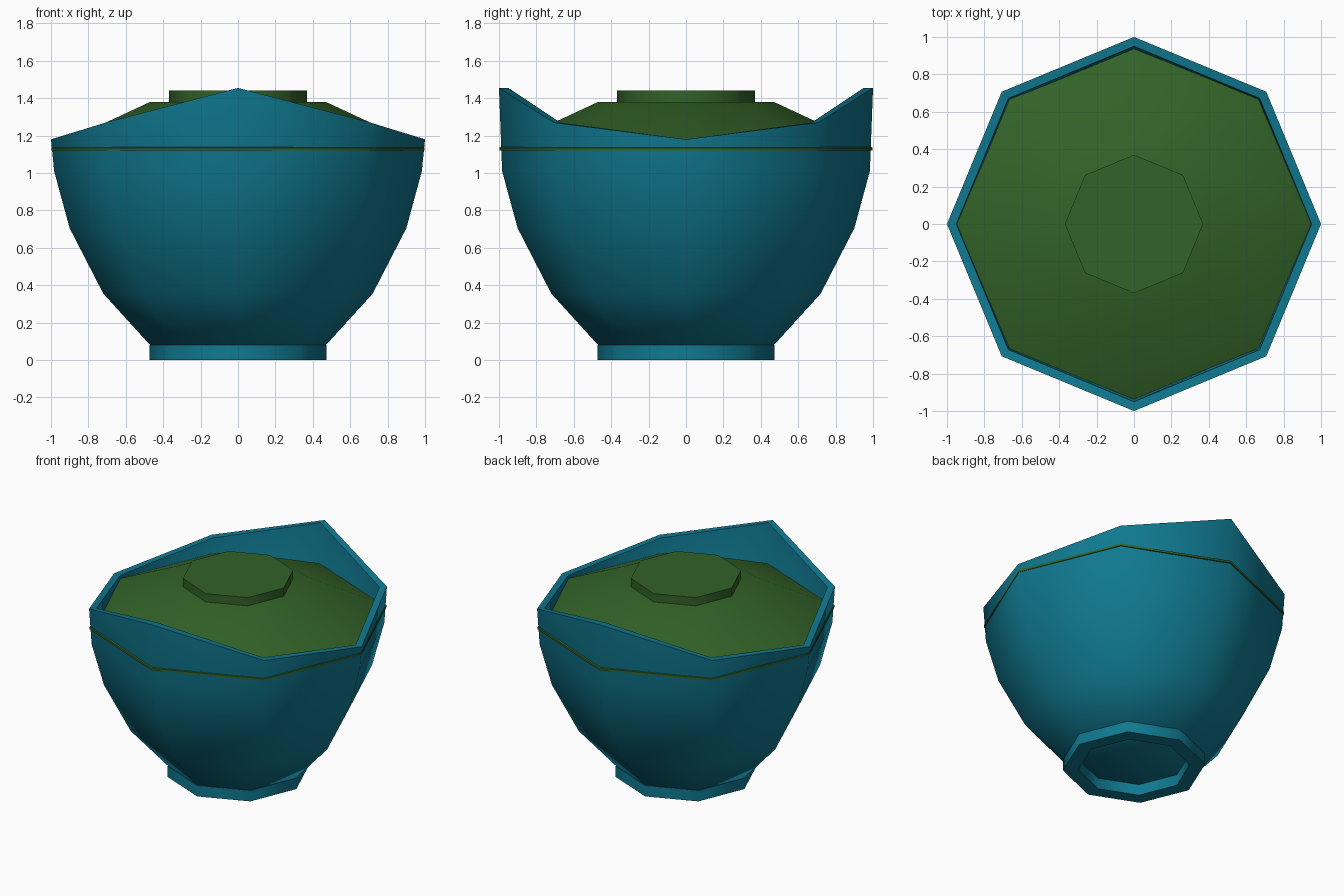
import bpy, bmesh, math

if "Cube" in bpy.data.objects:
    bpy.data.objects.remove(bpy.data.objects["Cube"])

SIDES = 8
# Rim height per corner, repeating every half turn: low at the sides, high front and back
RIM = [1.18, 1.27, 1.455, 1.27]


def material(name, rgb):
    m = bpy.data.materials.new(name)
    m.diffuse_color = (*rgb, 1.0)
    m.use_nodes = True
    m.node_tree.nodes["Principled BSDF"].inputs["Base Color"].default_value = m.diffuse_color
    return m


teal = material("teal", (0.005, 0.19, 0.28))
green = material("leaf_green", (0.032, 0.122, 0.021))


def lathe(name, profile, mat, cap_start=True, cap_end=True, smooth=50):
    """Eight-sided turned part; a profile height of None follows the wavy rim."""
    bm = bmesh.new()
    rings = []
    for r, z in profile:
        ring = []
        for k in range(SIDES):
            a = 2 * math.pi * k / SIDES
            h = RIM[k % 4] if z is None else z
            ring.append(bm.verts.new((r * math.cos(a), r * math.sin(a), h)))
        rings.append(ring)
    for lo, hi in zip(rings, rings[1:]):
        for k in range(SIDES):
            j = (k + 1) % SIDES
            bm.faces.new((lo[k], lo[j], hi[j], hi[k]))
    if cap_start:
        bm.faces.new(rings[0][::-1])
    if cap_end:
        bm.faces.new(rings[-1])
    me = bpy.data.meshes.new(name)
    bm.to_mesh(me)
    bm.free()
    me.materials.append(mat)
    ob = bpy.data.objects.new(name, me)
    bpy.context.collection.objects.link(ob)
    bpy.ops.object.select_all(action='DESELECT')
    ob.select_set(True)
    bpy.context.view_layer.objects.active = ob
    bpy.ops.object.shade_smooth_by_angle(angle=math.radians(smooth))
    return ob


# Bowl: outer wall up to the wavy rim, then down the inside
lathe("bowl", [(0.47, 0.08), (0.72, 0.355), (0.90, 0.705), (0.983, 1.01),
               (1.0, None), (0.95, None),
               (0.93, 1.01), (0.85, 0.72), (0.67, 0.39), (0.43, 0.13)], teal)

# Foot ring, open in the middle
lathe("foot_ring", [(0.37, 0.08), (0.37, 0.0), (0.472, 0.0), (0.472, 0.08)],
      teal, False, False)

# Lid: its thin edge just shows through the bowl wall as a stripe
lathe("lid", [(0.44, 1.35), (0.93, 1.12), (0.997, 1.12), (0.997, 1.135),
              (0.47, 1.38)], green)

# Flat knob on the lid
lathe("lid_knob", [(0.37, 1.375), (0.37, 1.44)], green)
